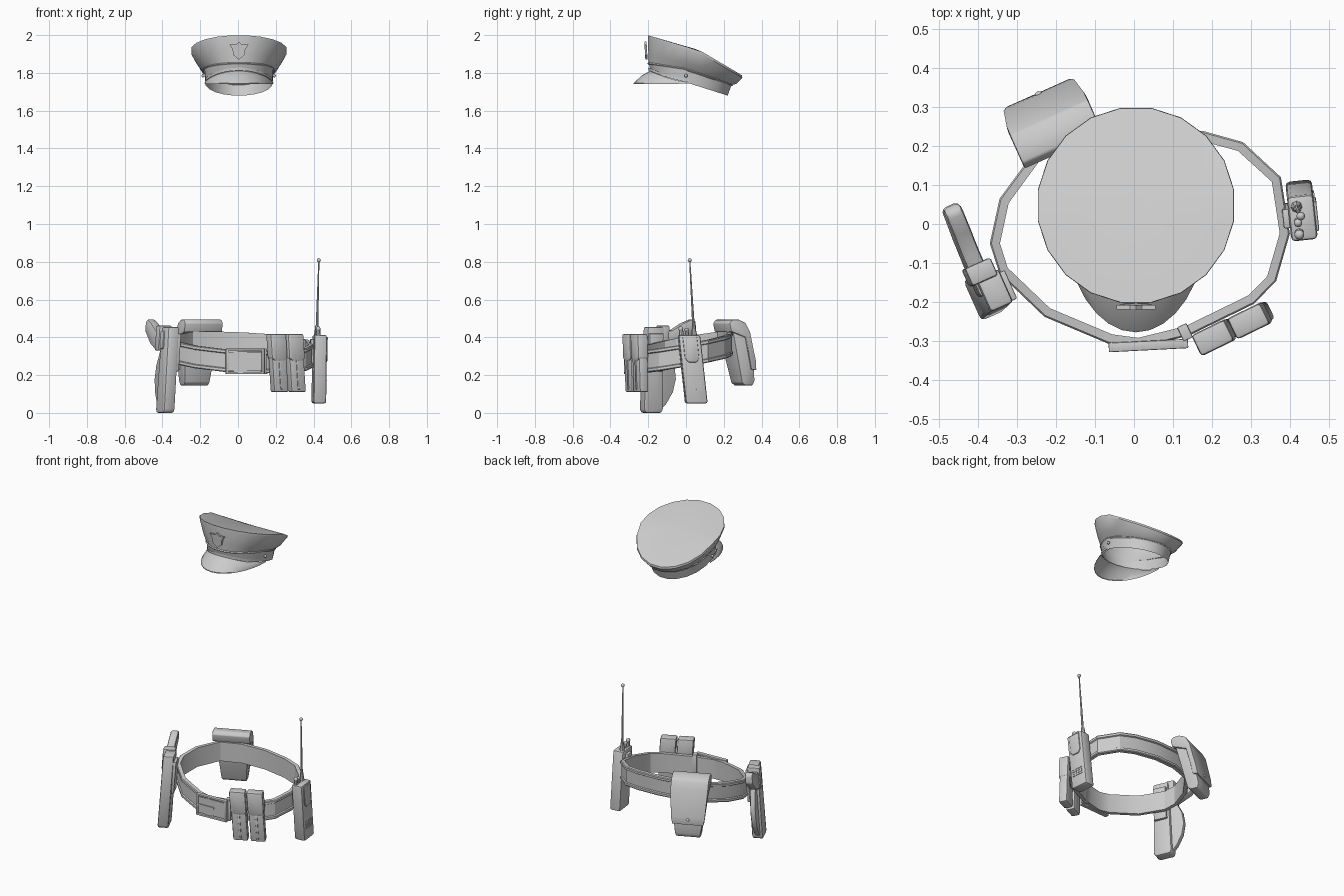
import bpy, bmesh, math
from mathutils import Vector

if "Cube" in bpy.data.objects:
    bpy.data.objects.remove(bpy.data.objects["Cube"])

grey = bpy.data.materials.new("plain_grey")
grey.diffuse_color = (0.6, 0.6, 0.6, 1)
grey.use_nodes = True
grey.node_tree.nodes["Principled BSDF"].inputs["Base Color"].default_value = grey.diffuse_color
UP = Vector((0, 0, 1))


def finish(name, bm, angle=35):
    bmesh.ops.recalc_face_normals(bm, faces=bm.faces)
    me = bpy.data.meshes.new(name)
    bm.to_mesh(me)
    bm.free()
    me.materials.append(grey)
    ob = bpy.data.objects.new(name, me)
    bpy.context.collection.objects.link(ob)
    bpy.ops.object.select_all(action='DESELECT')
    ob.select_set(True)
    bpy.context.view_layer.objects.active = ob
    bpy.ops.object.shade_smooth_by_angle(angle=math.radians(angle))
    return ob


def loft(name, rings, closed=True, wrap=False, cap_top=None, angle=35):
    """Skin a list of equally long point rings."""
    bm = bmesh.new()
    vs = [[bm.verts.new(p) for p in r] for r in rings]
    n = len(vs[0])
    pairs = list(zip(vs, vs[1:])) + ([(vs[-1], vs[0])] if wrap else [])
    for a, b in pairs:
        for i in range(n if closed else n - 1):
            j = (i + 1) % n
            bm.faces.new((a[i], a[j], b[j], b[i]))
    if cap_top:
        c = bm.verts.new(cap_top)
        for i in range(n):
            bm.faces.new((vs[-1][i], vs[-1][(i + 1) % n], c))
    return finish(name, bm, angle)


class Frame:
    """Upright local frame: s along the belt, d outward, z up, with lean per unit of height."""
    def __init__(self, x, y, out_deg, z0=0.0, lean_s=0.0, lean_d=0.0):
        a = math.radians(out_deg)
        self.o, self.z0 = Vector((x, y, 0)), z0
        self.n = Vector((math.cos(a), math.sin(a), 0))
        self.u = UP.cross(self.n)
        self.ls, self.ld = lean_s, lean_d

    def at(self, s, d, z):
        h = z - self.z0
        return self.o + self.u * (s + self.ls * h) + self.n * (d + self.ld * h) + UP * z


def slab(name, f, profile, d0, d1, bevel=0.0, side=False, taper=None):
    """Extrude an (s, z) profile through depth, or a (d, z) profile sideways."""
    bm = bmesh.new()
    rings = []
    for d in (d0, d1):
        ring = []
        for p, z in profile:
            s, dd = (d, p) if side else (p, d)
            if taper:
                s *= taper(z)
            ring.append(bm.verts.new(f.at(s, dd, z)))
        rings.append(ring)
    a, b = rings
    bm.faces.new(a)
    bm.faces.new(b)
    for i in range(len(a)):
        j = (i + 1) % len(a)
        bm.faces.new((a[i], a[j], b[j], b[i]))
    bmesh.ops.recalc_face_normals(bm, faces=bm.faces)
    if bevel:
        sharp = [e for e in bm.edges if e.calc_face_angle(0) > 0.6]
        bmesh.ops.bevel(bm, geom=sharp, offset=bevel, segments=2, profile=0.5,
                        affect='EDGES', clamp_overlap=True)
    return finish(name, bm)


def box(name, f, s0, s1, d0, d1, z0, z1, bevel=0.0):
    return slab(name, f, [(s0, z0), (s1, z0), (s1, z1), (s0, z1)], d0, d1, bevel)


def rod(name, p, q, r0, r1, sides=8):
    p, q = Vector(p), Vector(q)
    rot = UP.rotation_difference(q - p).to_matrix()
    turns = [2 * math.pi * i / sides for i in range(sides)]
    ring = lambda c, r: [c + rot @ Vector((r * math.cos(t), r * math.sin(t), 0)) for t in turns]
    return loft(name, [ring(p, r0), ring(q, r1)], cap_top=q)


def ball(name, c, r):
    bm = bmesh.new()
    bmesh.ops.create_uvsphere(bm, u_segments=10, v_segments=6, radius=r)
    bmesh.ops.translate(bm, verts=bm.verts, vec=Vector(c))
    return finish(name, bm, 60)


def interp(pts, v):
    if v <= pts[0][0]:
        return pts[0][1]
    for (a, za), (b, zb) in zip(pts, pts[1:]):
        if v <= b:
            return za + (zb - za) * (v - a) / (b - a)
    return pts[-1][1]


# ---- cap: open band, flared crown, peak, badge ----
top_z = [(-.205, 2.0), (.08, 1.915), (.30, 1.785)]
band_top_z = [(-.2, 1.85), (0, 1.82), (.245, 1.735)]
band_low_z = [(-.19, 1.80), (0, 1.75), (.22, 1.68)]


def cap_ring(cy, rx, ry, zs, dz=0.0, n=20):
    pts = [(.005 + rx * math.cos(t), cy + ry * math.sin(t))
           for t in (2 * math.pi * (i + .5) / n for i in range(n))]
    return [Vector((x, y, interp(zs, y) + dz)) for x, y in pts]


low = cap_ring(.018, .178, .205, band_low_z)
mid = cap_ring(.022, .184, .222, band_top_z)
rim = cap_ring(.048, .255, .253, top_z, -.012)
neck = [m.lerp(r, .45) - UP * .012 for m, r in zip(mid, rim)]
loft("cap_band", [low, mid])
loft("cap_crown", [mid, neck, rim, cap_ring(.048, .254, .252, top_z)], cap_top=(.005, .048, 1.927))
loft("cap_piping", [cap_ring(.022, .186, .224, band_top_z, -.006), cap_ring(.022, .191, .229, band_top_z),
                    cap_ring(.022, .186, .224, band_top_z, .006)])

arc = [math.pi * (1 + i / 16) for i in range(17)]
front = [max(0.0, -math.sin(t)) for t in arc]
inner, outer = [], []
for t, k in zip(arc, front):
    inner.append(Vector((.005 + .18 * math.cos(t), .015 - .207 * k, 1.75 + .06 * k ** 1.5)))
    outer.append(Vector((.005 + .183 * math.cos(t), .012 - .29 * k, 1.748 - .003 * k)))
bulge = [a.lerp(b, .5) + UP * .008 * k for a, b, k in zip(inner, outer, front)]
loft("cap_peak", [inner, bulge, outer, [p - UP * .005 for p in outer]], closed=False)
strap = [[p + Vector((0, -.006 * k, h)) for p, k in zip(inner, front)] for h in (.003, .018)]
loft("cap_strap", strap, closed=False)
badge = Frame(.005, -.205, -90, 1.9, 0, .06)
slab("cap_badge", badge, [(0, 1.87), (.03, 1.895), (.034, 1.925), (.05, 1.95), (.015, 1.95), (0, 1.965),
                          (-.015, 1.95), (-.05, 1.95), (-.034, 1.925), (-.03, 1.895)], 0, .012)
for s in (-.19, .187):
    ball("cap_button", (.005 + s, 0, 1.785), .009)

# ---- belt: strap with raised edges, tilted up at the back ----
path = [(-.37, -.05), (-.345, .065), (-.255, .187), (-.12, .235), (.03, .25), (.18, .238), (.28, .21),
        (.377, .12), (.40, -.025), (.365, -.146), (.308, -.205), (.14, -.287), (.013, -.318),
        (-.064, -.308), (-.23, -.238), (-.345, -.128)]
section = [(.004, -.12), (0, -.115), (0, -.102), (.007, -.098), (.007, -.022), (0, -.018), (0, -.005),
           (.004, 0), (.026, 0), (.026, -.12)]


def belt_top(x, y):
    return .385 + .17 * y - .05 * x


rings = []
for i, (x, y) in enumerate(path):
    a, b = Vector(path[i - 1]), Vector(path[(i + 1) % len(path)])
    t = (b - a).normalized()
    inward = Vector((t.y, -t.x, 0))
    rings.append([Vector((x, y, belt_top(x, y) + h)) + inward * d for d, h in section])
loft("belt", rings, wrap=True, angle=25)

# ---- buckle, prong and keeper loop ----
bk = Frame(.035, -.312, -87)
for s in (-.1, .09):
    box("buckle_side", bk, s, s + .014, -.012, .012, .205, .34, .003)
for z in (.205, .328):
    box("buckle_bar", bk, -.1, .104, -.012, .012, z, z + .012, .003)
box("belt_tongue", bk, -.09, .09, -.008, .006, .222, .322)
box("buckle_prong", bk, -.09, .02, .004, .012, .268, .278)
box("belt_keeper", Frame(.135, -.287, -65), -.013, .013, -.03, .01, .205, .342, .003)

# ---- twin pouches at the front ----
for x, y in ((.211, -.288), (.303, -.245)):
    p = Frame(x, y, -64, .27, -.07, 0)
    box("front_pouch_body", p, -.043, .043, -.028, .024, .11, .40, .009)
    slab("front_pouch_flap", p, [(-.047, .29), (-.03, .275), (.03, .275), (.047, .29), (.047, .418), (-.047, .418)],
         -.03, .03, .009)
    box("front_pouch_rib", p, -.006, .006, .02, .028, .125, .28, .002)

# ---- radio with knobs and aerial ----
r = Frame(.43, .035, 6, .23, -.11, 0)
box("radio_body", r, -.058, .058, -.034, .034, .05, .412, .011)
slab("radio_panel", r, [(-.038, .402), (-.038, .29), (-.022, .268), (.022, .268), (.038, .29), (.038, .402)],
     .028, .04, .004)
for row in range(4):
    for s in (-.03, -.01, .01, .03):
        box("radio_speaker_slot", r, s - .006, s + .006, .03, .037, .125 + row * .014, .130 + row * .014)
box("radio_belt_clip", r, -.025, .025, -.05, -.03, .24, .39, .005)
for s, h, w in ((-.038, .445, .013), (-.008, .44, .011)):
    rod("radio_knob", r.at(s, -.012, .40), r.at(s, -.012, h), w, w * .85)
    ball("radio_knob_top", r.at(s, -.012, h), w)
rod("aerial_base", (.417, .045, .40), (.418, .04, .46), .016, .009)
rod("aerial", (.418, .04, .45), (.428, .02, .805), .007, .003)
ball("aerial_tip", (.428, .02, .808), .011)

# ---- holster with pistol grip (profiles written rearward, then flipped) ----
h = Frame(-.355, -.172, 204, .45, 0, -.07)
flip = lambda pts: [(-s, z) for s, z in pts]
slab("holster_body", h, flip([(-.05, .02), (-.04, .008), (.045, .008), (.085, .05), (.12, .11), (.135, .18),
                              (.125, .25), (.085, .33), (.05, .45), (-.045, .45)]), -.012, .018, .006)
slab("holster_spine", h, flip([(-.055, .02), (-.045, .0), (.05, .0), (.058, .02), (.05, .455), (-.045, .455)]),
     -.03, .034, .01)
slab("pistol_grip", h, flip([(.0, .34), (.0, .435), (.11, .438), (.17, .475), (.225, .497), (.245, .485), (.25, .435),
                             (.17, .365), (.09, .33)]), -.005, .042, .011)
box("holster_strap", h, -.085, -.035, -.022, .05, .33, .462, .007)
box("holster_belt_loop", h, -.04, .04, -.045, -.02, .22, .42, .004)

# ---- large pouch at the back ----
b = Frame(-.205, .243, 114, .42, 0, -.22)
taper = lambda z: interp([(.14, .72), (.24, .85), (.30, 1.0)], z)
slab("back_pouch_body", b, [(-.035, .44), (-.03, .16), (-.015, .145), (.03, .145), (.045, .17), (.055, .30), (.045, .45)],
     -.098, .098, .006, side=True, taper=taper)
slab("back_pouch_flap", b, [(-.05, .43), (-.05, .475), (-.03, .493), (.01, .494), (.045, .475), (.06, .43), (.064, .27),
                            (.06, .225), (.03, .23), (.03, .40)], -.11, .11, .005, side=True, taper=taper)
ball("back_pouch_stud", b.at(0, .06, .255), .01)
